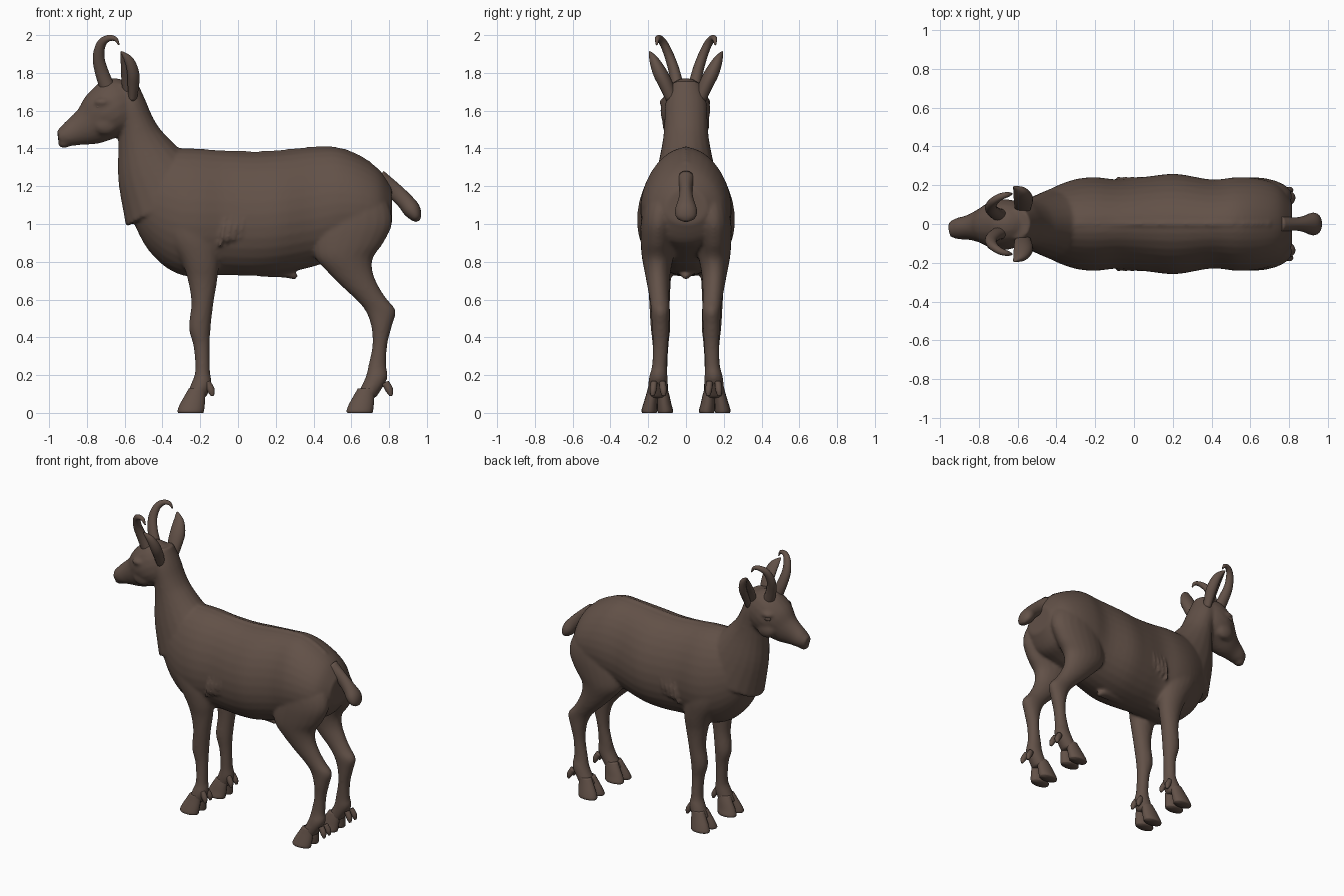
import bpy, bmesh, math
from mathutils import Vector

hide = bpy.data.materials.new("dark_brown_hide")
hide.diffuse_color = (0.122, 0.082, 0.064, 1)


def spline(pts, steps):
    """Catmull-Rom interpolation of tuples."""
    out = []
    for i in range(len(pts) - 1):
        q = [pts[max(0, min(len(pts) - 1, i + k))] for k in (-1, 0, 1, 2)]
        for s in range(steps):
            t = s / steps
            out.append([0.5 * (2 * b + (c - a) * t + (2 * a - 5 * b + 4 * c - d) * t * t
                               + (3 * b - a - 3 * c + d) * t ** 3) for a, b, c, d in zip(*q)])
    return out + [list(pts[-1])]


def loft(bm, pts, axis=None, segs=20, steps=4, dent=None, egg=0.0):
    """Tube through stations (x, y, z, depth radius, side radius)."""
    st = spline(pts, steps)
    rings = []
    for i, (x, y, z, a, b) in enumerate(st):
        c = Vector((x, y, z))
        t = Vector(axis) if axis else (Vector(st[min(i + 1, len(st) - 1)][:3])
                                       - Vector(st[max(i - 1, 0)][:3])).normalized()
        n = Vector((0, 1, 0)).cross(t).normalized()
        side = t.cross(n)
        ring = []
        for k in range(segs):
            w = 2 * math.pi * k / segs
            d = n * math.cos(w) * a + side * math.sin(w) * b * (1 + egg * math.cos(w))
            if dent:
                f = max(0, (n * math.cos(w) + side * math.sin(w)).dot(Vector(dent).normalized()))
                d *= 1 - 1.1 * f ** 2
            ring.append(bm.verts.new(c + d))
        rings.append(ring)
    for r, s in zip(rings, rings[1:]):
        for k in range(segs):
            bm.faces.new((r[k], r[(k + 1) % segs], s[(k + 1) % segs], s[k]))
    for ring in (rings[0], rings[-1]):
        mid = bm.verts.new(sum((v.co for v in ring), Vector()) / segs)
        for k in range(segs):
            bm.faces.new((ring[k], ring[(k + 1) % segs], mid))


def ball(bm, loc, size):
    r = bmesh.ops.create_uvsphere(bm, u_segments=16, v_segments=10, radius=1)
    for v in r["verts"]:
        v.co = Vector(loc) + Vector([v.co[i] * size[i] for i in range(3)])


def finish(bm, name, mirror=False, voxel=None):
    bmesh.ops.recalc_face_normals(bm, faces=bm.faces)
    me = bpy.data.meshes.new(name)
    bm.to_mesh(me)
    bm.free()
    me.materials.append(hide)
    ob = bpy.data.objects.new(name, me)
    bpy.context.collection.objects.link(ob)
    for p in me.polygons:
        p.use_smooth = True
    if mirror:
        m = ob.modifiers.new("mirror", "MIRROR")
        m.use_axis = (False, True, False)
        m.use_clip = False
        m.use_mirror_merge = False
    if voxel:
        r = ob.modifiers.new("blend", "REMESH")
        r.mode = "VOXEL"
        r.voxel_size = voxel
        r.use_smooth_shade = True
        s = ob.modifiers.new("soften", "SMOOTH")
        s.factor = 0.5
        s.iterations = 5
    return ob


# --- body: torso, neck, head and legs blended into one skin ---
bm = bmesh.new()

# torso: x, top, bottom, half width
torso = [(-.59, 1.32, 1.10, .06), (-.5, 1.39, .9, .14), (-.4, 1.4, .785, .195),
         (-.3, 1.4, .73, .23), (-.2, 1.397, .72, .24), (-.07, 1.385, .73, .228),
         (.08, 1.377, .725, .245), (.22, 1.385, .735, .257), (.4, 1.402, .775, .228),
         (.53, 1.402, .82, .24), (.65, 1.355, .86, .232), (.75, 1.285, .9, .195),
         (.815, 1.19, 1.0, .11)]
loft(bm, [(x, 0, (t + b) / 2, (t - b) / 2, w) for x, t, b, w in torso],
     axis=(-1, 0, 0), segs=32, egg=-.12)

# spine ridge and belly sheath
loft(bm, [(-.3, 0, 1.385, .02, .02), (.1, 0, 1.365, .02, .02), (.5, 0, 1.392, .02, .02),
          (.7, 0, 1.31, .02, .02)], segs=10)
loft(bm, [(.12, 0, .75, .03, .04), (.25, 0, .745, .03, .04), (.31, 0, .715, .015, .015)], segs=12)

# neck
loft(bm, [(-.36, 0, 1.12, .27, .19), (-.45, 0, 1.28, .2, .155), (-.51, 0, 1.43, .132, .125),
          (-.54, 0, 1.53, .097, .115), (-.575, 0, 1.64, .085, .11), (-.6, 0, 1.745, .065, .08)])

# head and muzzle
loft(bm, [(-.54, 0, 1.665, .085, .08), (-.62, 0, 1.635, .152, .122), (-.7, -.005, 1.585, .145, .13),
          (-.775, -.01, 1.53, .115, .095), (-.85, -.018, 1.495, .082, .065),
          (-.91, -.024, 1.47, .06, .055), (-.953, -.027, 1.463, .035, .037)])
ball(bm, (-.92, -.025, 1.425), (.035, .035, .022))

# legs: z, front x, back x, y, half width
fore = [(1.2, -.4, -.16, .1, .07), (1.08, -.43, -.12, .13, .09), (.93, -.38, -.1, .145, .09),
        (.8, -.3, -.1, .147, .075), (.7, -.265, -.11, .142, .062), (.58, -.247, -.13, .14, .055),
        (.45, -.26, -.145, .135, .052), (.35, -.235, -.15, .135, .042),
        (.22, -.227, -.148, .14, .042), (.15, -.25, -.14, .147, .052), (.08, -.28, -.17, .15, .055)]
hind = [(1.2, .48, .74, .1, .08), (1.1, .44, .8, .13, .095), (1.0, .42, .815, .145, .095),
        (.9, .4, .77, .15, .09), (.82, .41, .715, .15, .083), (.74, .48, .715, .15, .068),
        (.66, .56, .75, .145, .058), (.6, .625, .79, .14, .052), (.54, .675, .835, .135, .05),
        (.46, .705, .815, .135, .046), (.36, .712, .79, .135, .04), (.25, .69, .785, .14, .04),
        (.18, .672, .79, .147, .05), (.08, .62, .73, .15, .055)]
for s in (1, -1):
    for leg in (fore, hind):
        loft(bm, [(( f + b) / 2, s * y, z, (b - f) / 2, w) for z, f, b, y, w in leg],
             axis=(0, 0, -1))
    # brow and cheek
    ball(bm, (-.715, s * .11 - .005, 1.645), (.045, .026, .022))
    ball(bm, (-.7, s * .085, 1.53), (.07, .04, .06))
    # skin folds behind the shoulder
    for i in range(4):
        x = -.08 + i * .035
        loft(bm, [(x - .015, s * .224, .88 + i * .015, .006, .012),
                  (x, s * .234, .95 + i * .015, .009, .013),
                  (x + .012, s * .224, 1.03 + i * .01, .006, .012)], segs=8)
finish(bm, "body", voxel=.0105)

# --- cloven hooves with dewclaws ---
bm = bmesh.new()
for dx in (0, .9):
    for k in (-1, 1):
        y = .152 + k * .037
        ex = -.005 if dx else 0
        loft(bm, [(-.215 + dx + ex, .15 + k * .022, .13, .045, .03),
                  (-.228 + dx + ex, .15 + k * .03, .09, .055, .033),
                  (-.242 + dx + ex, y, .045, .066, .038),
                  (-.25 + dx + ex, y + k * .005, .012, .07, .042),
                  (-.25 + dx + ex, y + k * .005, 0, .066, .038)],
             axis=(0, 0, -1), segs=16)
        cx = -.165 + (.945 if dx else 0)
        loft(bm, [(cx, .147 + k * .022, .16, .02, .018),
                  (cx + .022, .147 + k * .027, .12, .02, .018),
                  (cx + .03, .147 + k * .03, .09, .008, .01)], segs=10)
finish(bm, "hooves", mirror=True)

# --- hooked horns ---
bm = bmesh.new()
loft(bm, [(-.69, .045, 1.72, .04, .034), (-.72, .06, 1.8, .036, .03), (-.738, .085, 1.88, .031, .026),
          (-.725, .115, 1.95, .025, .022), (-.69, .14, 1.982, .018, .018),
          (-.65, .152, 1.98, .012, .013), (-.63, .155, 1.948, .004, .005)], segs=16)
finish(bm, "horns", mirror=True)

# --- cupped ears ---
bm = bmesh.new()
loft(bm, [(-.575, .075, 1.66, .04, .035), (-.578, .11, 1.74, .055, .04), (-.58, .14, 1.8, .056, .04),
          (-.592, .168, 1.86, .042, .028), (-.612, .187, 1.9, .016, .011),
          (-.62, .193, 1.912, .004, .004)], segs=24, dent=(-.8, .6, 0))
finish(bm, "ears", mirror=True)

# --- eyes ---
bm = bmesh.new()
ball(bm, (-.728, .113, 1.622), (.025, .014, .016))
finish(bm, "eyes", mirror=True)

# --- tail ---
bm = bmesh.new()
loft(bm, [(.74, 0, 1.23, .06, .05), (.82, 0, 1.18, .045, .034), (.88, 0, 1.125, .044, .042),
          (.92, 0, 1.075, .046, .058), (.943, 0, 1.035, .03, .05), (.952, 0, 1.015, .01, .018)])
finish(bm, "tail")
